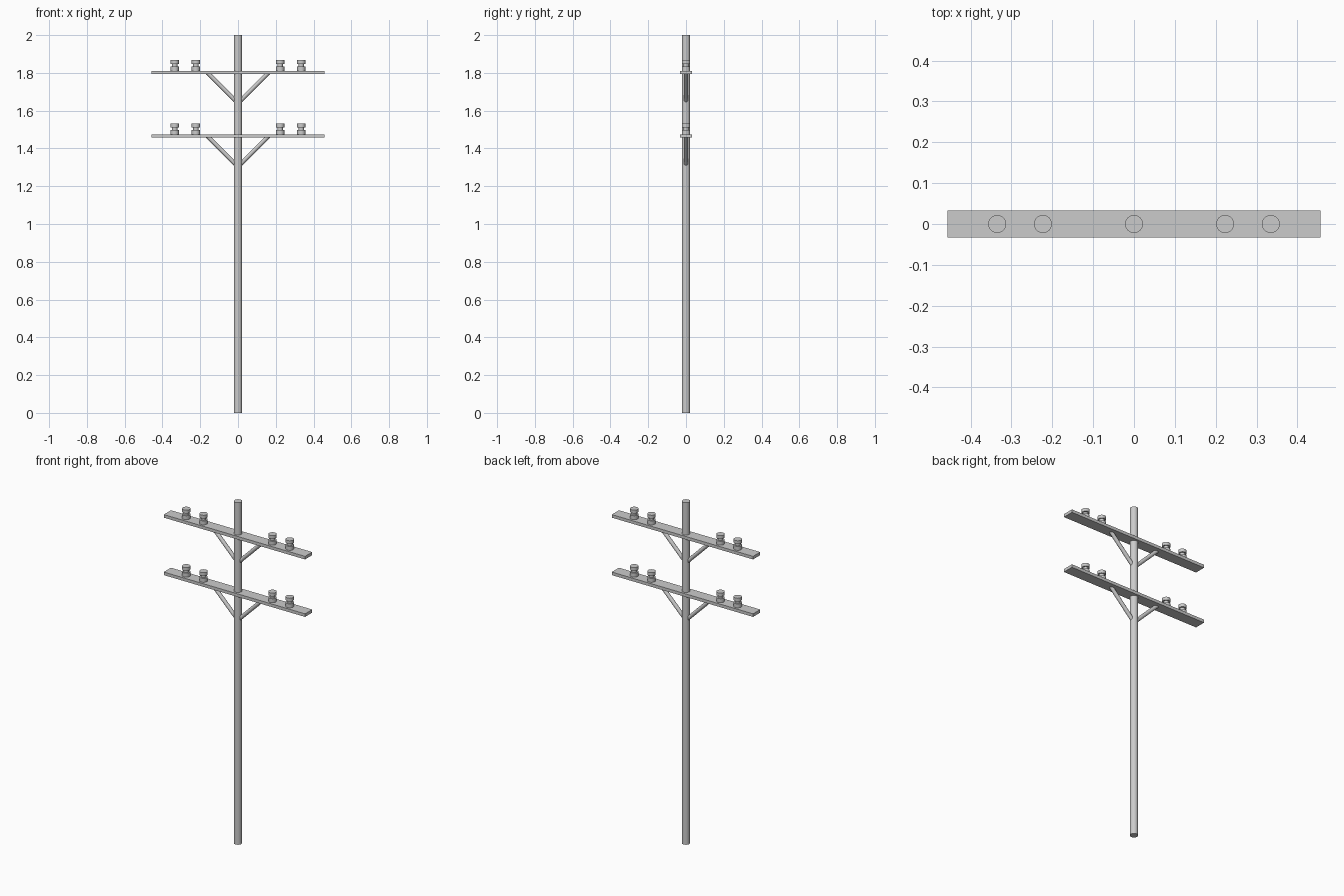
import bpy, bmesh, math
from mathutils import Vector

if "Cube" in bpy.data.objects:
    bpy.data.objects.remove(bpy.data.objects["Cube"])

def finish(bm, name):
    bmesh.ops.recalc_face_normals(bm, faces=bm.faces)
    me = bpy.data.meshes.new(name)
    bm.to_mesh(me)
    bm.free()
    ob = bpy.data.objects.new(name, me)
    bpy.context.collection.objects.link(ob)
    return ob

def smooth(ob):
    bpy.ops.object.select_all(action='DESELECT')
    ob.select_set(True)
    bpy.context.view_layer.objects.active = ob
    bpy.ops.object.shade_smooth_by_angle(angle=math.radians(35))

def rod(name, a, b, r, n=24):
    a, b = Vector(a), Vector(b)
    bm = bmesh.new()
    bmesh.ops.create_cone(bm, cap_ends=True, segments=n, radius1=r, radius2=r, depth=(b - a).length)
    ob = finish(bm, name)
    ob.location = (a + b) / 2
    ob.rotation_euler = (b - a).to_track_quat('Z', 'Y').to_euler()
    smooth(ob)

def lathe(name, profile, loc, n=24):
    # closed stack of rings from (radius, height) pairs
    bm = bmesh.new()
    rings = [[bm.verts.new((r * math.cos(2 * math.pi * i / n), r * math.sin(2 * math.pi * i / n), z))
              for i in range(n)] for r, z in profile]
    for lo, hi in zip(rings, rings[1:]):
        for i in range(n):
            j = (i + 1) % n
            bm.faces.new((lo[i], lo[j], hi[j], hi[i]))
    bm.faces.new(rings[0][::-1])
    bm.faces.new(rings[-1])
    ob = finish(bm, name)
    ob.location = loc
    smooth(ob)

def box(name, size, loc):
    bm = bmesh.new()
    bmesh.ops.create_cube(bm, size=1)
    bmesh.ops.scale(bm, vec=size, verts=bm.verts)
    finish(bm, name).location = loc

# Pole
rod("pole", (0, 0, 0), (0, 0, 2), 0.022)

# Insulator spool: wide base, narrow neck, wide cap
SPOOL = [(0.022, 0), (0.022, 0.023), (0.014, 0.023), (0.014, 0.037), (0.022, 0.037), (0.022, 0.056)]

for label, top in (("upper", 1.811), ("lower", 1.475)):
    # Crossarm
    box(label + "_crossarm", (0.914, 0.066, 0.018), (0, 0, top - 0.009))
    for side, s in (("left", -1), ("right", 1)):
        # Diagonal brace
        rod(f"{label}_{side}_brace", (s * 0.006, 0, top - 0.165), (s * 0.162, 0, top - 0.009), 0.011, 16)
        # Insulators
        for place, x in (("inner", 0.223), ("outer", 0.335)):
            lathe(f"{label}_{side}_{place}_insulator", SPOOL, (s * x, 0, top))
